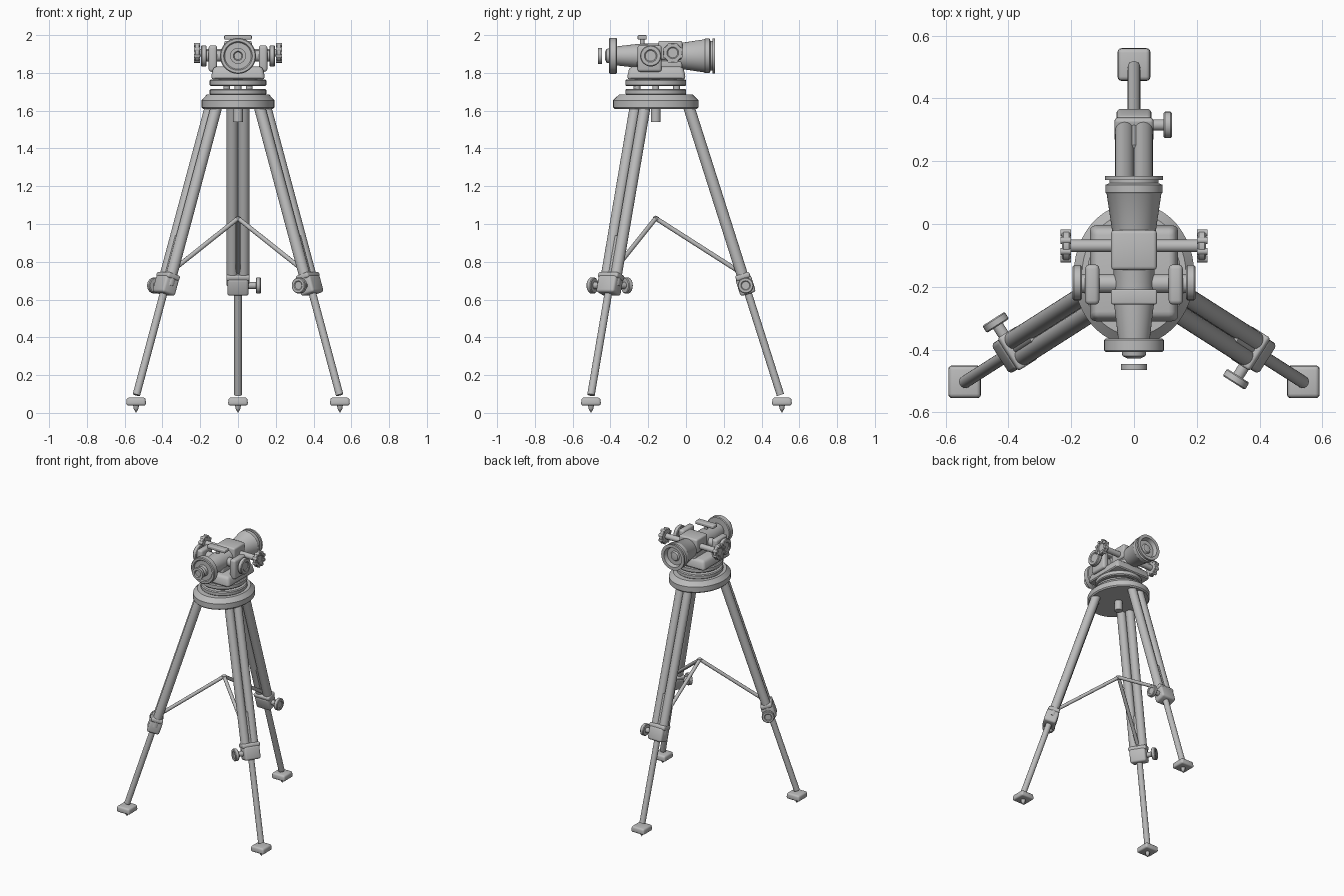
import bpy, bmesh
from math import radians, pi, cos, sin
from mathutils import Vector, Matrix

if "Cube" in bpy.data.objects:
    bpy.data.objects.remove(bpy.data.objects["Cube"], do_unlink=True)

GREY = (0.5, 0.5, 0.5, 1)
metal = bpy.data.materials.new("plain_grey")
metal.use_nodes = True
metal.diffuse_color = GREY
metal.node_tree.nodes["Principled BSDF"].inputs["Base Color"].default_value = GREY

X, Y, Z = Vector((1, 0, 0)), Vector((0, 1, 0)), Vector((0, 0, 1))


def finish(name, bm, matrix):
    bmesh.ops.recalc_face_normals(bm, faces=bm.faces)
    bm.transform(matrix)
    for f in bm.faces:
        f.smooth = True
    mesh = bpy.data.meshes.new(name)
    bm.to_mesh(mesh)
    bm.free()
    mesh.set_sharp_from_angle(angle=radians(35))
    mesh.materials.append(metal)
    obj = bpy.data.objects.new(name, mesh)
    bpy.context.collection.objects.link(obj)
    return obj


def lathe(name, profile, origin, axis=Z, sides=32, scale_x=1):
    """Turn (radius, height) points around an axis."""
    bm = bmesh.new()
    verts = [bm.verts.new((r, 0, h)) for r, h in profile]
    edges = [bm.edges.new(pair) for pair in zip(verts, verts[1:])]
    bmesh.ops.spin(bm, geom=verts + edges, axis=Z, cent=(0, 0, 0),
                   angle=2 * pi, steps=sides)
    bmesh.ops.remove_doubles(bm, verts=bm.verts, dist=1e-5)
    turn = axis.to_track_quat('Z', 'Y').to_matrix().to_4x4()
    return finish(name, bm, Matrix.Translation(origin) @ turn
                  @ Matrix.Diagonal((scale_x, 1, 1, 1)))


def rod(name, start, end, radius, sides=24):
    start, end = Vector(start), Vector(end)
    span = end - start
    length = span.length
    return lathe(name, [(0, 0), (radius, 0), (radius, length), (0, length)],
                 start, span, sides)


def disc_knob(name, start, end, radius):
    """Disc with eased rims and a shallow dished outer face."""
    start, end = Vector(start), Vector(end)
    d = (end - start).length
    e = d * 0.15
    return lathe(name, [(0, 0), (radius - e, 0), (radius, e), (radius, d - e),
                        (radius - e, d), (radius * .6, d),
                        (radius * .5, d - e), (0, d - e)], start, end - start)


def block(name, size, matrix, bevel=0.012, taper=1):
    """Bevelled box, with its top face scaled by taper."""
    bm = bmesh.new()
    bmesh.ops.create_cube(bm, size=1)
    for v in bm.verts:
        k = taper if v.co.z > 0 else 1
        v.co = (v.co.x * size[0] * k, v.co.y * size[1] * k, v.co.z * size[2])
    bmesh.ops.bevel(bm, geom=bm.edges[:], offset=bevel, segments=3,
                    profile=0.5, affect='EDGES')
    return finish(name, bm, matrix)


at = Matrix.Translation
CY = -0.16          # tripod centre line
AXIS = 1.89         # telescope height

# Tripod head and central fixing screw
lathe("tripod_head", [(0, 1.61), (.218, 1.61), (.226, 1.618), (.226, 1.655),
                      (.195, 1.685), (0, 1.685)], (0, CY, 0), sides=48, scale_x=.85)
rod("centre_screw", (0, CY, 1.62), (0, CY, 1.54), .026)

# Levelling base
for name, low, high in (("lower_plate", 1.683, 1.715), ("upper_plate", 1.73, 1.765)):
    lathe(name, [(0, low), (.155, low), (.161, low + .006), (.161, high - .006),
                 (.155, high), (0, high)], (0, CY, 0), sides=48, scale_x=.93)
for i, (x, y) in enumerate(((-.06, -.26), (.06, -.26), (0, -.05), (0, CY))):
    rod(f"levelling_screw_{i}", (x, y, 1.7), (x, y, 1.74), .018)
block("instrument_base", (.29, .315, .07), at((0, -.157, 1.799)), .02, .9)

# Telescope: tapered front hood, barrel and eyepiece cone
lathe("telescope_barrel",
      [(0, -.37), (.05, -.37), (.064, -.25), (.066, -.03), (.07, -.02),
       (.087, .095), (.091, .1), (.091, .125), (.078, .13), (.078, .14),
       (.092, .14), (.092, .153), (.07, .153), (.062, .125), (.035, .125),
       (.028, .135), (0, .14)], (0, 0, AXIS), Y, 48)
lathe("focus_ring", [(0, 0), (.09, 0), (.095, .005), (.095, .038), (.09, .043),
                     (.076, .043), (.07, .035), (.04, .035), (.037, .055),
                     (.022, .063), (.018, .05), (0, .05)],
      (0, -.365, AXIS), -Y, 48)
lathe("eyepiece_disc", [(0, 0), (.042, 0), (.042, .02), (.025, .02),
                        (.02, .012), (0, .012)], (0, -.446, AXIS), -Y)

# Housing and sighting bar on top
block("top_housing", (.146, .128, .1), at((0, -.083, 1.92)), .012)
block("sight_bar", (.146, .048, .024), at((0, -.232, 1.988)), .006)
rod("sight_stem", (0, -.232, 1.93), (0, -.232, 1.985), .012)
block("telescope_cradle", (.12, .24, .06), at((0, -.14, 1.84)), .012)

# Side supports and control knobs
for side, s in (("left", 1), ("right", -1)):
    block(f"{side}_support", (.045, .128, .14), at((s * .133, -.193, 1.876)), .014)
    rod(f"{side}_trunnion", (s * .04, -.19, AXIS), (s * .17, -.19, AXIS), .03)
    disc_knob(f"{side}_trunnion_knob", (s * .166, -.187, AXIS),
              (s * .196, -.187, AXIS), .056)
    ky, kz = -.07, 1.906
    rod(f"{side}_focus_shaft", (s * .05, ky, kz), (s * .21, ky, kz), .02)
    disc_knob(f"{side}_focus_knob", (s * .203, ky, kz), (s * .229, ky, kz), .052)
    for i in range(8):
        a = (i + .5) * pi / 4
        y, z = ky + .045 * cos(a), kz + .045 * sin(a)
        rod(f"{side}_knob_grip_{i}", (s * .201, y, z), (s * .234, y, z), .011, 12)

# Legs, clamps, braces and feet
LEGS = (("back", (0, .015, 1.62), (0, .5, .095)),
        ("front_left", (.13, -.243, 1.62), (.538, -.503, .095)),
        ("front_right", (-.13, -.243, 1.62), (-.538, -.503, .095)))
for name, top, foot in LEGS:
    top, foot = Vector(top), Vector(foot)
    down = (foot - top).normalized()
    side = Vector((down.y, -down.x, 0)).normalized()
    outward = side.cross(down)
    frame = Matrix((side, outward, down)).transposed().to_4x4()
    clamp = top.lerp(foot, .62)
    for i in (-1, 1):
        rod(f"{name}_leg_tube_{i}", top + side * .03 * i,
            clamp + side * .03 * i, .03)
    rod(f"{name}_lower_leg", top.lerp(foot, .45), foot, .02)
    block(f"{name}_clamp", (.112, .085, .095), at(clamp) @ frame, .014)
    block(f"{name}_clamp_band", (.124, .078, .03),
          at(clamp - down * .05) @ frame, .01)
    rod(f"{name}_clamp_stem", clamp, clamp + side * .1, .018)
    disc_knob(f"{name}_clamp_knob", clamp + side * .094, clamp + side * .121, .042)
    rod(f"{name}_brace", (0, CY, 1.03), top.lerp(foot, .57) - outward * .01, .012, 16)
    base = Vector((foot.x * 1.003, foot.y + (.008 if foot.y > 0 else 0), 0))
    block(f"{name}_foot_pad", (.106, .106, .042), at(base + Z * .06), .012, .94)
    lathe(f"{name}_foot_spike", [(0, 0), (.013, .022), (.016, .045), (0, .045)],
          base, Z, 16)
lathe("brace_hub", [(0, -.016), (.016, -.008), (.016, .006), (0, .014)],
      (0, CY, 1.03), Z, 16)
